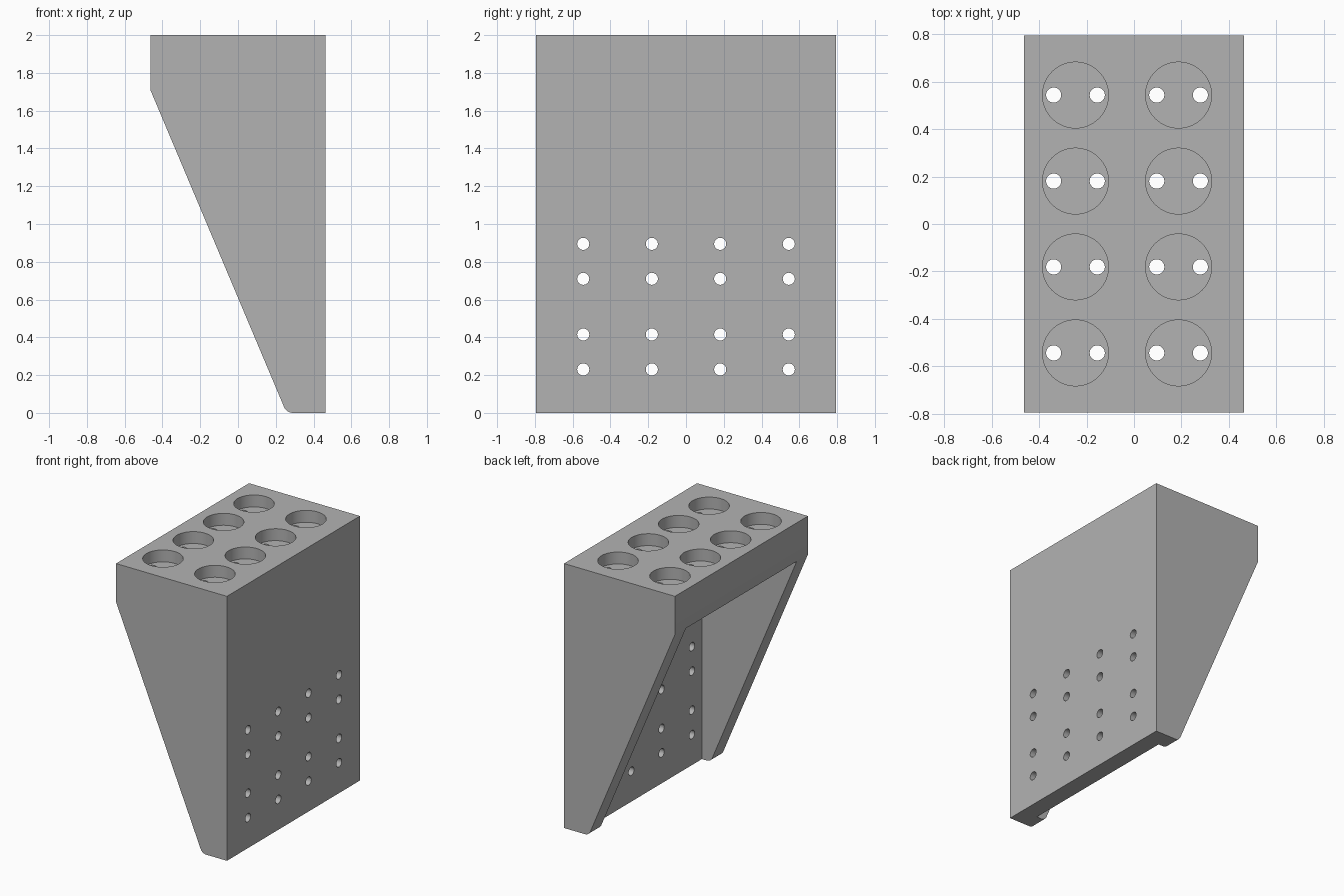
import bpy, bmesh, math
from mathutils import Matrix, Vector

cube = bpy.data.objects.get("Cube")
if cube:
    bpy.data.objects.remove(cube, do_unlink=True)

HALF_X, HALF_Y, TOP = 0.464, 0.795, 2.0
WALL = 0.133           # back plate and side gussets
SHELF_BOTTOM = 1.71
HOLE_R = 0.032
ROWS = [-0.544, -0.181, 0.181, 0.544]

grey = bpy.data.materials.new("plain grey")
grey.use_nodes = True
colour = (0.45, 0.45, 0.45, 1)
grey.diffuse_color = colour
grey.node_tree.nodes["Principled BSDF"].inputs["Base Color"].default_value = colour


def make_object(name, bm):
    bmesh.ops.recalc_face_normals(bm, faces=bm.faces)
    mesh = bpy.data.meshes.new(name)
    bm.to_mesh(mesh)
    bm.free()
    mesh.materials.append(grey)
    obj = bpy.data.objects.new(name, mesh)
    bpy.context.collection.objects.link(obj)
    return obj


def add_cylinder(bm, centre, radius, depth, axis="Z", sides=32):
    turn = Matrix.Rotation(math.pi / 2, 4, "Y") if axis == "X" else Matrix()
    bmesh.ops.create_cone(bm, cap_ends=True, segments=sides, radius1=radius, radius2=radius,
                          depth=depth, matrix=Matrix.Translation(centre) @ turn)


def cut(target, cutter):
    cutter.hide_render = True
    mod = target.modifiers.new(cutter.name, "BOOLEAN")
    mod.operation, mod.solver, mod.object = "DIFFERENCE", "EXACT", cutter
    bpy.context.view_layer.objects.active = target
    bpy.ops.object.modifier_apply(modifier=mod.name)
    bpy.data.objects.remove(cutter, do_unlink=True)


# Bracket body: side profile with a rounded toe, extruded across the width
corner = Vector((0.257, 0))
slope = Vector((-HALF_X, SHELF_BOTTOM)) - corner
turn = math.pi - slope.angle(Vector((1, 0)))
radius = 0.05
toe_x = corner.x + radius * math.tan((math.pi - slope.angle(Vector((1, 0)))) / 2)
toe = [(toe_x - radius * math.sin(a), radius - radius * math.cos(a))
       for a in [turn * i / 8 for i in range(9)]]
profile = [(HALF_X, TOP), (HALF_X, 0)] + toe + [(-HALF_X, SHELF_BOTTOM), (-HALF_X, TOP)]
bm = bmesh.new()
face = bm.faces.new([bm.verts.new((x, -HALF_Y, z)) for x, z in profile])
ext = bmesh.ops.extrude_face_region(bm, geom=[face])
bmesh.ops.translate(bm, vec=(0, 2 * HALF_Y, 0),
                    verts=[v for v in ext["geom"] if isinstance(v, bmesh.types.BMVert)])
bracket = make_object("bracket", bm)

# Open space between the gussets, under the shelf
bm = bmesh.new()
x0, x1, z0, z1 = -1, HALF_X - WALL, -1, SHELF_BOTTOM - 0.003
bmesh.ops.create_cube(bm, size=1, matrix=Matrix.Translation(((x0 + x1) / 2, 0, (z0 + z1) / 2))
                      @ Matrix.Diagonal((x1 - x0, 2 * (HALF_Y - WALL), z1 - z0, 1)))
cut(bracket, make_object("cavity_cutter", bm))

# Round recesses in the shelf top
recess_depth = 0.09
bm = bmesh.new()
for x in (-0.247, 0.188):
    for y in ROWS:
        add_cylinder(bm, (x, y, TOP), 0.139, 2 * recess_depth, sides=64)
cut(bracket, make_object("recess_cutter", bm))

# Paired holes through the recess floors and through the back plate
bm = bmesh.new()
for y in ROWS:
    for x in (-0.247, 0.188):
        for side in (-1, 1):
            add_cylinder(bm, (x + side * 0.092, y, 1.8), HOLE_R, 0.35)
    for z in (0.23, 0.415, 0.71, 0.895):
        add_cylinder(bm, (HALF_X - WALL / 2, y, z), HOLE_R, 0.3, axis="X")
cut(bracket, make_object("hole_cutter", bm))

# Smooth round walls, crisp flat edges
bpy.ops.object.select_all(action="DESELECT")
bracket.select_set(True)
bpy.context.view_layer.objects.active = bracket
bpy.ops.object.shade_smooth_by_angle(angle=math.radians(30))
